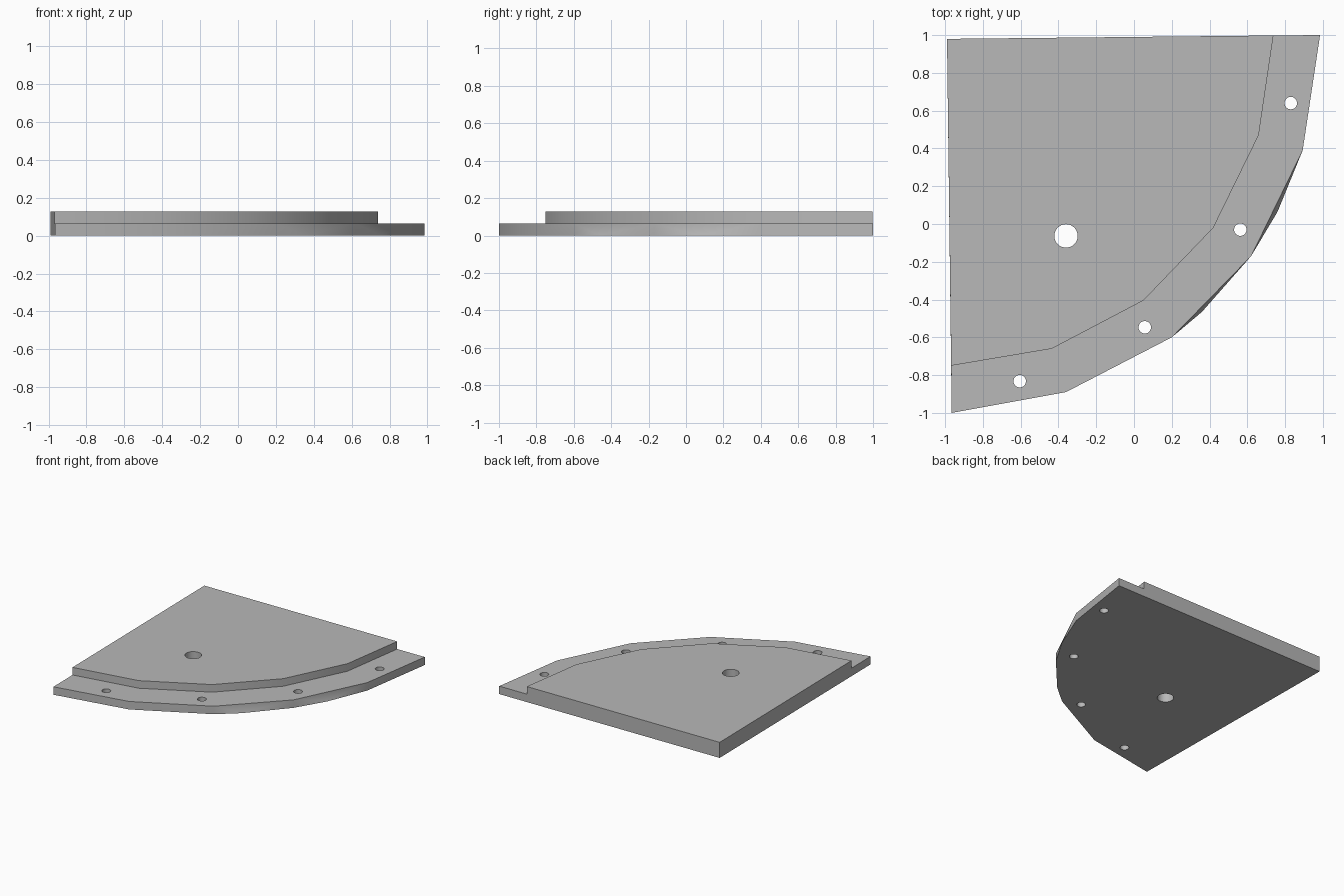
import bpy, bmesh, math

if "Cube" in bpy.data.objects:
    bpy.data.objects.remove(bpy.data.objects["Cube"], do_unlink=True)

LEDGE, TOP = 0.065, 0.127
APEX = (-0.99, 0.98)
OUTER = [(-0.965, -1.0), (-0.36, -0.89), (0.20, -0.60), (0.62, -0.17), (0.893, 0.39), (0.985, 1.0)]
INNER = [(-0.968, -0.75), (-0.435, -0.66), (0.05, -0.405), (0.42, -0.02), (0.66, 0.47), (0.738, 0.998)]
# extra rim corners that exist only on the underside, keyed by outer segment
BULGES = {2: (0.36, -0.465), 3: (0.76, 0.065)}
HOLES = [(-0.36, -0.063, 0.062), (0.83, 0.64, 0.033), (0.563, -0.03, 0.033),
         (0.057, -0.547, 0.033), (-0.605, -0.832, 0.033)]

grey = bpy.data.materials.new("plain grey")
grey.use_nodes = True
colour = (0.48, 0.48, 0.48, 1)
grey.diffuse_color = colour
grey.node_tree.nodes["Principled BSDF"].inputs["Base Color"].default_value = colour


def ring(bm, points, z):
    return [bm.verts.new((x, y, z)) for x, y in points]


# Stepped quarter plate
bm = bmesh.new()
apex_low, apex_top = ring(bm, [APEX], 0)[0], ring(bm, [APEX], TOP)[0]
low, rim = ring(bm, OUTER, 0), ring(bm, OUTER, LEDGE)
foot, crest = ring(bm, INNER, LEDGE), ring(bm, INNER, TOP)
underside = [apex_low]

for i in range(len(OUTER) - 1):
    underside.append(low[i])
    if i in BULGES:
        mid = ring(bm, [BULGES[i]], 0)[0]
        underside.append(mid)
        bm.faces.new((low[i], mid, rim[i]))
        bm.faces.new((mid, rim[i + 1], rim[i]))
        bm.faces.new((mid, low[i + 1], rim[i + 1]))
    else:
        bm.faces.new((low[i], low[i + 1], rim[i + 1], rim[i]))
    bm.faces.new((foot[i], foot[i + 1], crest[i + 1], crest[i]))
underside.append(low[-1])

bm.faces.new(underside[::-1])
bm.faces.new(rim + foot[::-1])
bm.faces.new([apex_top] + crest)
bm.faces.new((apex_low, low[0], rim[0], foot[0], crest[0], apex_top))
bm.faces.new((low[-1], apex_low, apex_top, crest[-1], foot[-1], rim[-1]))
bmesh.ops.recalc_face_normals(bm, faces=bm.faces[:])

mesh = bpy.data.meshes.new("stepped_plate")
bm.to_mesh(mesh)
bm.free()
mesh.materials.append(grey)
plate = bpy.data.objects.new("stepped_plate", mesh)
bpy.context.collection.objects.link(plate)

# Through holes
for x, y, radius in HOLES:
    bpy.ops.mesh.primitive_cylinder_add(vertices=32, radius=radius, depth=0.5, location=(x, y, 0))
    cutter = bpy.context.object
    cutter.name = "hole_cutter"
    cutter.hide_render = True
    cutter.data.materials.append(grey)
    cut = plate.modifiers.new("hole", 'BOOLEAN')
    cut.operation, cut.solver, cut.object = 'DIFFERENCE', 'EXACT', cutter
    bpy.ops.object.select_all(action='DESELECT')
    plate.select_set(True)
    bpy.context.view_layer.objects.active = plate
    bpy.ops.object.modifier_apply(modifier=cut.name)
    bpy.data.objects.remove(cutter, do_unlink=True)

bpy.ops.object.shade_smooth_by_angle(angle=math.radians(30))
